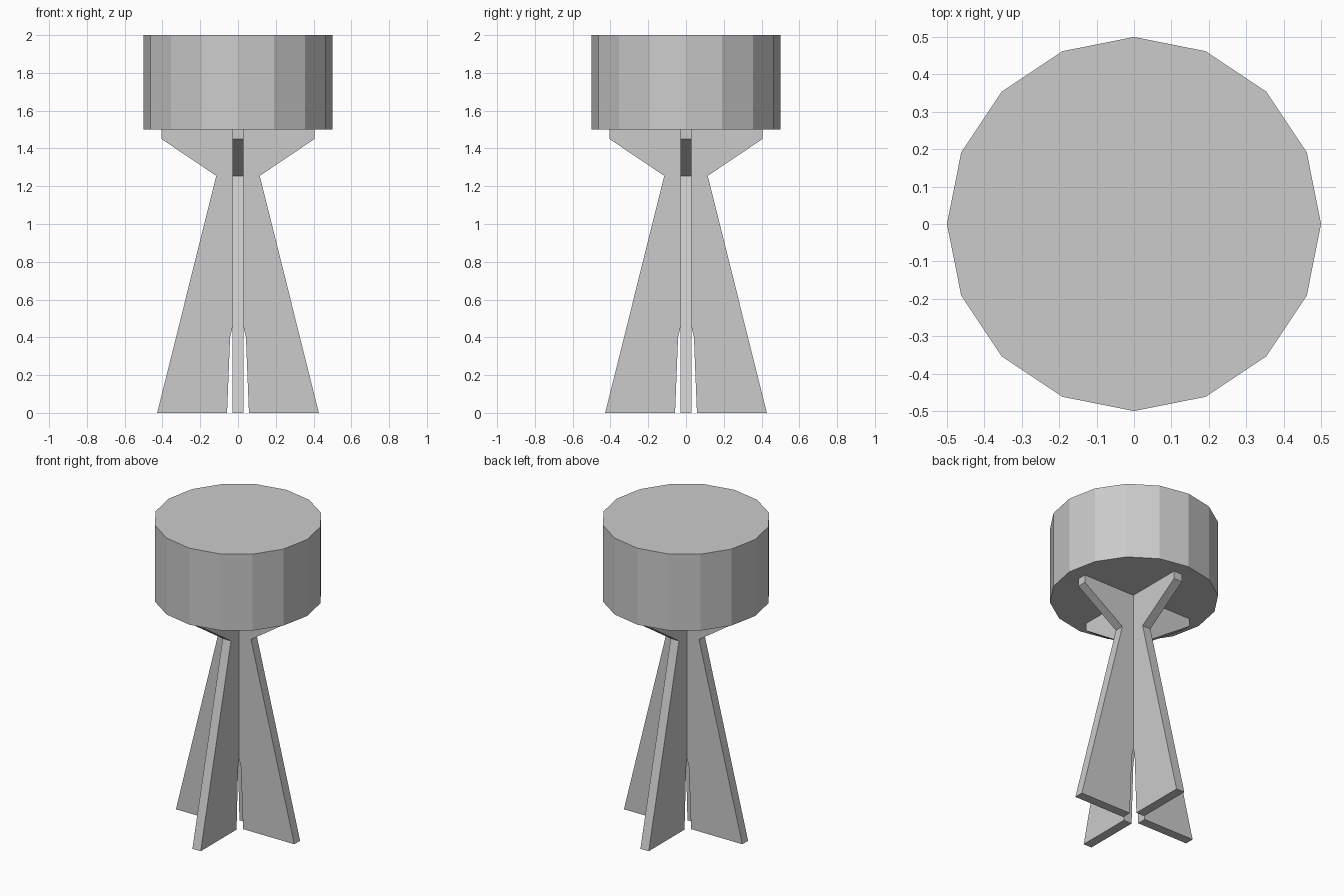
import bpy
import bmesh
from math import pi
from mathutils import Matrix

cube = bpy.data.objects.get("Cube")
if cube:
    bpy.data.objects.remove(cube, do_unlink=True)

# Single plain grey
grey = bpy.data.materials.new("plain grey")
grey.use_nodes = True
colour = (0.6, 0.6, 0.6, 1)
grey.diffuse_color = colour
grey.node_tree.nodes["Principled BSDF"].inputs["Base Color"].default_value = colour

THICKNESS = 0.06


def add_object(name, bm):
    bmesh.ops.recalc_face_normals(bm, faces=bm.faces)
    mesh = bpy.data.meshes.new(name)
    bm.to_mesh(mesh)
    bm.free()
    mesh.materials.append(grey)
    obj = bpy.data.objects.new(name, mesh)
    bpy.context.collection.objects.link(obj)
    return obj


def add_panel(name, half_profile, angle):
    """Mirror a half outline, extrude it to a slab and turn it about z."""
    mirrored = [(-x, z) for x, z in reversed(half_profile) if x > 0]
    bm = bmesh.new()
    verts = [bm.verts.new((x, -THICKNESS / 2, z)) for x, z in half_profile + mirrored]
    face = bm.faces.new(verts)
    result = bmesh.ops.extrude_face_region(bm, geom=[face])
    moved = [v for v in result["geom"] if isinstance(v, bmesh.types.BMVert)]
    bmesh.ops.translate(bm, verts=moved, vec=(0, THICKNESS, 0))
    bmesh.ops.rotate(bm, verts=bm.verts, matrix=Matrix.Rotation(angle, 3, "Z"))
    return add_object(name, bm)


# Crossed stand panels: slotted foot, narrow waist, flared support
outline = [(0, 0.5), (0.03, 0.45), (0.042, 0.4), (0.058, 0), (0.428, 0),
           (0.115, 1.255), (0.405, 1.45), (0.405, 1.5), (0, 1.5)]
add_panel("stand_panel_wide", outline, 0)
add_panel("stand_panel_deep", outline, pi / 2)

# Faceted drum on top
drum = bmesh.new()
bmesh.ops.create_cone(drum, cap_ends=True, segments=16, radius1=0.5, radius2=0.5,
                      depth=0.5, matrix=Matrix.Translation((0, 0, 1.75)))
add_object("drum", drum)
